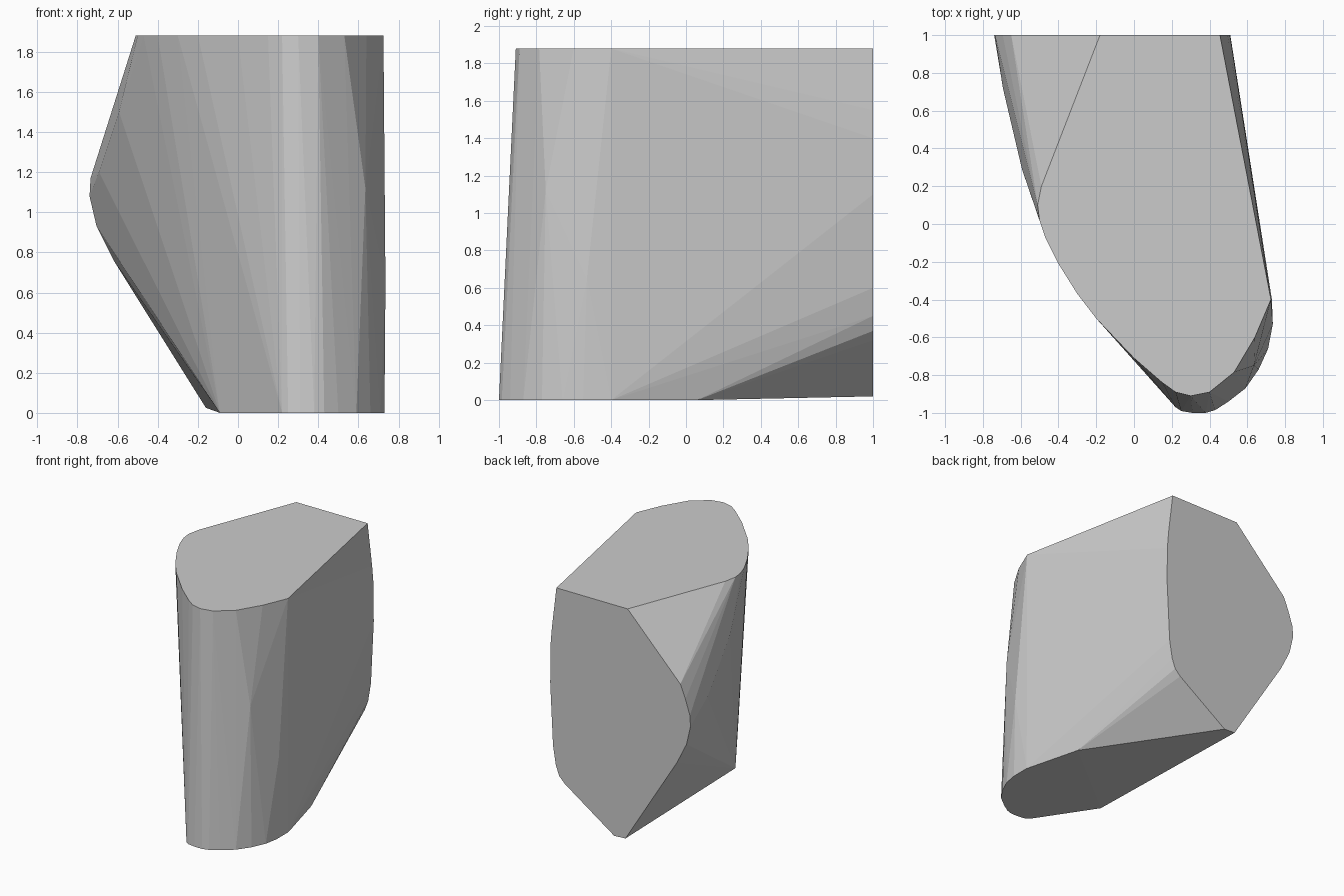
import bpy, bmesh, math

# flat top outline (x, y)
H = 1.88
top = [(-0.18, 1), (0.455, 1), (0.725, -0.4), (0.64, -0.6), (0.53, -0.785),
       (0.4, -0.89), (0.3, -0.91), (0.22, -0.89), (0.15, -0.84), (0, -0.71),
       (-0.2, -0.5), (-0.3, -0.37), (-0.4, -0.21), (-0.47, -0.07),
       (-0.5, 0.02), (-0.51, 0.1), (-0.49, 0.2)]

# flat base outline (x, y)
base = [(-0.09, -0.5), (0.22, -0.97), (0.25, -0.99), (0.31, -1), (0.38, -1),
        (0.43, -0.985), (0.5, -0.94), (0.59, -0.87), (0.66, -0.77),
        (0.71, -0.66), (0.73, -0.55), (0.73, -0.4), (0.61, 0.06)]

# flat back outline (x, z)
back = [(-0.65, 1.4), (-0.695, 1.29), (-0.735, 1.17), (-0.74, 1.08),
        (-0.705, 0.93), (-0.62, 0.76), (-0.16, 0.025), (-0.06, 0.02),
        (0.38, 0.32), (0.43, 0.37), (0.46, 0.45), (0.485, 0.6),
        (0.51, 1.1), (0.508, 1.4), (0.495, 1.55)]

# slight bulges of the sides
bulge = [(-0.693, 0.715, 1.2), (-0.593, 0.29, 1.5),
         (0.735, -0.53, 0.65), (0.635, -0.75, 1.12)]

points = ([(x, y, H) for x, y in top] + [(x, y, 0) for x, y in base]
          + [(x, 1, z) for x, z in back] + bulge)

# faceted convex block wrapped around the three outlines
bm = bmesh.new()
for p in points:
    bm.verts.new(p)
bmesh.ops.convex_hull(bm, input=bm.verts[:])
bmesh.ops.delete(bm, geom=[v for v in bm.verts if not v.link_faces], context='VERTS')
bmesh.ops.dissolve_limit(bm, angle_limit=math.radians(0.5),
                         verts=bm.verts[:], edges=bm.edges[:])
bmesh.ops.recalc_face_normals(bm, faces=bm.faces[:])
mesh = bpy.data.meshes.new("faceted_block")
bm.to_mesh(mesh)
bm.free()
block = bpy.data.objects.new("faceted_block", mesh)
bpy.context.collection.objects.link(block)
